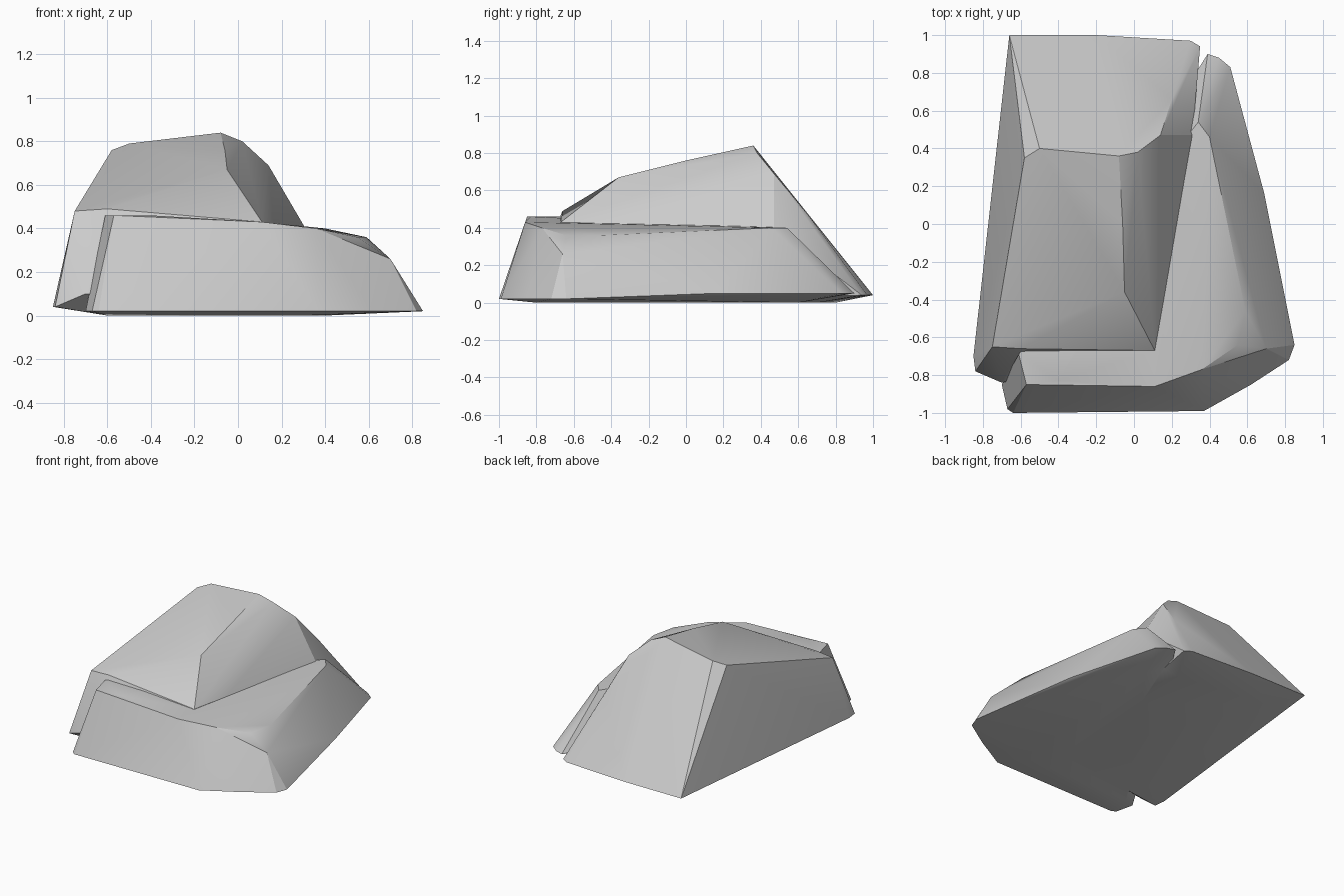
import bpy
import bmesh
import math
from mathutils import Vector

default_cube = bpy.data.objects.get("Cube")
if default_cube:
    bpy.data.objects.remove(default_cube, do_unlink=True)


def make_material(name, colour):
    material = bpy.data.materials.new(name)
    material.use_nodes = True
    material.diffuse_color = colour
    shader = material.node_tree.nodes["Principled BSDF"]
    shader.inputs["Base Color"].default_value = colour
    shader.inputs["Roughness"].default_value = 0.9
    return material


def level(height, *outline):
    """Lift a plan outline to one height."""
    return [(x, y, height) for x, y in outline]


def chiselled_block(name, corners, material):
    """Convex block of stone wrapped around its corner points."""
    bm = bmesh.new()
    for corner in corners:
        bm.verts.new(Vector(corner))
    hull = bmesh.ops.convex_hull(bm, input=bm.verts[:])
    buried = {item for item in hull["geom_interior"] + hull["geom_unused"]
              if isinstance(item, bmesh.types.BMVert)}
    bmesh.ops.delete(bm, geom=list(buried), context="VERTS")
    bmesh.ops.recalc_face_normals(bm, faces=bm.faces[:])
    mesh = bpy.data.meshes.new(name)
    bm.to_mesh(mesh)
    bm.free()
    mesh.materials.append(material)
    block = bpy.data.objects.new(name, mesh)
    bpy.context.collection.objects.link(block)
    return block


stone = make_material("pale grey stone", (0.6, 0.6, 0.6, 1))

# Tall boulder: ridge, sloping crown, shoulders and foot
ridge = [(-.58, .35, .76), (-.5, .4, .79), (-.08, .36, .84), (.02, .38, .8), (.14, .47, .69)]
crown_edge = [(-.06, 0, .76), (-.05, -.36, .67), (-.6, -.66, .49), (-.75, -.65, .48), (-.67, -.2, .6)]
right_seam = [(.11, -.67, .43), (.22, 0, .42), (.31, .47, .4), (.2, .66, .46)]
boulder_foot = level(.04, (-.66, 1), (-.2, 1), (.3, .97), (.35, .94), (-.85, -.7), (-.84, -.78))
boulder_foot += level(.1, (-.7, -.84), (.1, -.7))
boulder_base = level(0, (-.6, -.7), (.1, -.6), (.2, .7), (-.5, .8))
boulder = chiselled_block("boulder", ridge + crown_edge + right_seam + boulder_foot + boulder_base, stone)

# Low ledge wrapping the front and the left flank
ledge_rim = level(.46, (-.61, -.69), (-.57, -.85), (-.4, -.83))
ledge_rim += level(.4, (.36, -.77), (.34, .54), (.4, .46)) + [(.11, -.86, .43)]
ledge_rim += level(.36, (.55, -.64), (.59, -.46)) + [(.7, -.66, .26)]
ledge_foot = level(.02, (-.7, -.85), (-.67, -.98), (-.64, -1), (.37, -.99), (.62, -.85), (.82, -.72), (.85, -.64))
ledge_foot += level(.05, (.69, .16), (.6, .48), (.51, .83), (.45, .88), (.39, .9))
ledge_base = level(0, (-.6, -.8), (.3, -.8), (.4, .6))
ledge = chiselled_block("ledge", ledge_rim + ledge_foot + ledge_base, stone)

# Fuse both stones into one solid with crisp creases
fuse = boulder.modifiers.new("fuse ledge", "BOOLEAN")
fuse.operation = "UNION"
fuse.solver = "EXACT"
fuse.object = ledge
bpy.context.view_layer.objects.active = boulder
boulder.select_set(True)
bpy.ops.object.modifier_apply(modifier=fuse.name)
bpy.data.objects.remove(ledge, do_unlink=True)
boulder.name = "rock"
bpy.ops.object.shade_smooth_by_angle(angle=math.radians(25))
